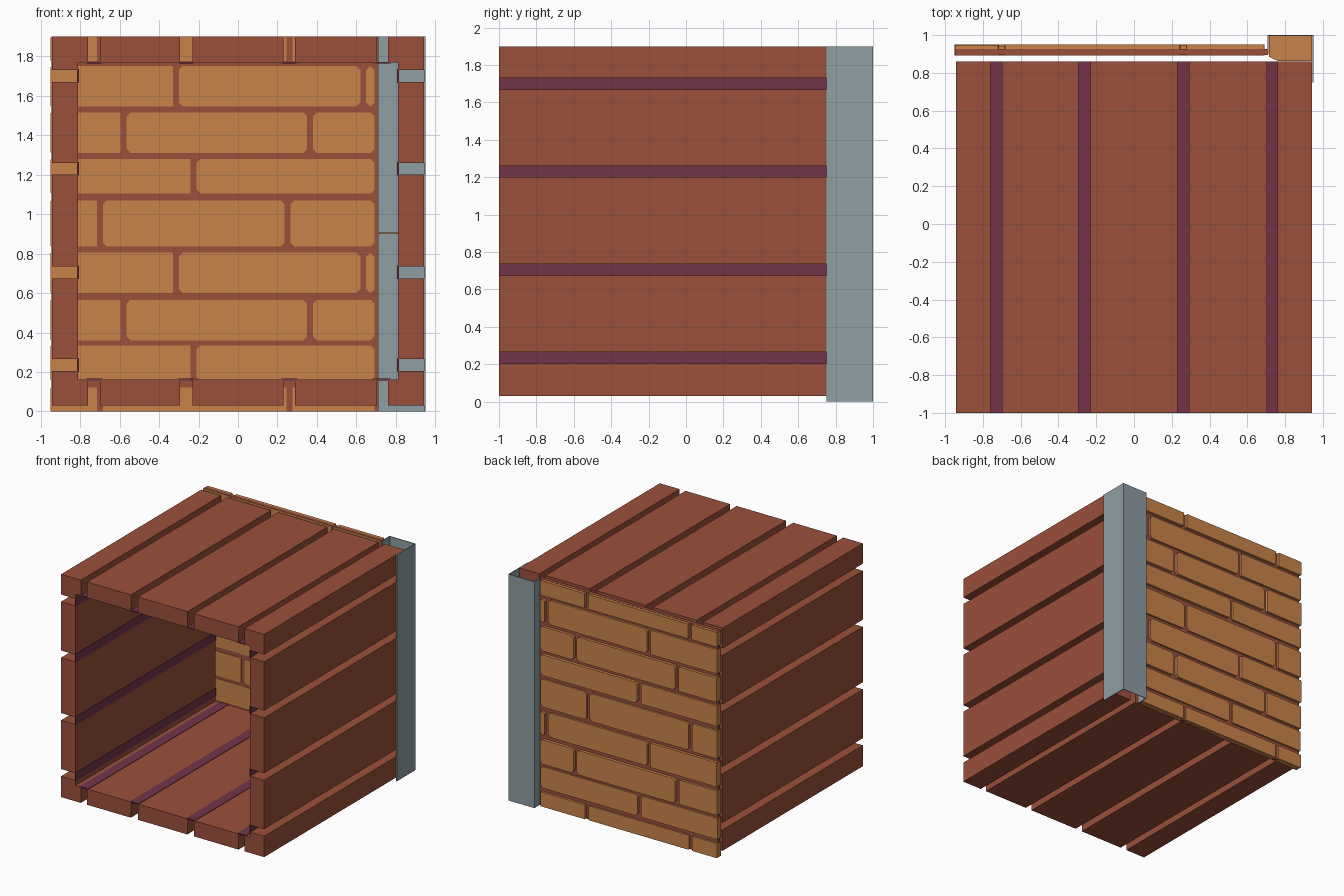
import bpy, bmesh, random

if "Cube" in bpy.data.objects:
    bpy.data.objects.remove(bpy.data.objects["Cube"])
random.seed(4)

def mat(name, c):
    m = bpy.data.materials.new(name)
    m.diffuse_color = (*c, 1)
    m.use_nodes = True
    m.node_tree.nodes["Principled BSDF"].inputs["Base Color"].default_value = m.diffuse_color
    return m

RED = mat("red_brown_wood", (0.328, 0.080, 0.044))
ORANGE = mat("orange_brick", (0.584, 0.231, 0.067))
GREY = mat("grey_metal", (0.275, 0.342, 0.366))
PURPLE = mat("dark_purple", (0.165, 0.034, 0.065))

def prism(name, pts, a, b, axis, material):
    """Extrude a 2D profile from a to b; axis 'y' uses (x, z) points, 'z' uses (x, y)."""
    bm = bmesh.new()
    put = (lambda p, t: (p[0], t, p[1])) if axis == 'y' else (lambda p, t: (p[0], p[1], t))
    lo = [bm.verts.new(put(p, a)) for p in pts]
    hi = [bm.verts.new(put(p, b)) for p in pts]
    bm.faces.new(lo)
    bm.faces.new(hi)
    for i in range(len(pts)):
        j = (i + 1) % len(pts)
        bm.faces.new((lo[i], lo[j], hi[j], hi[i]))
    bmesh.ops.recalc_face_normals(bm, faces=bm.faces)
    me = bpy.data.meshes.new(name)
    bm.to_mesh(me)
    bm.free()
    me.materials.append(material)
    ob = bpy.data.objects.new(name, me)
    bpy.context.collection.objects.link(ob)
    return ob

def box(name, x, y, z, material):
    return prism(name, [(x[0], z[0]), (x[1], z[0]), (x[1], z[1]), (x[0], z[1])],
                 y[0], y[1], 'y', material)

Y = (-1.0, 0.86)      # length of the planks
W = 0.943             # half width of the plank tunnel
BOT, TOP = 0.03, 1.9

# Roof and floor planks
for label, z in (("roof", (1.768, TOP)), ("floor", (BOT, 0.162))):
    for x in ((-0.70, -0.295), (-0.23, 0.23), (0.29, 0.705)):
        box(label + "_plank", x, Y, z, RED)

# Side planks, L-shaped corner planks and the purple strips behind the gaps
for s in (-1, 1):
    for z in ((0.265, 0.675), (0.735, 1.20), (1.26, 1.67)):
        box("side_plank", sorted((s * 0.81, s * W)), Y, z, RED)
    for z_out, z_mid, z_in in ((BOT, 0.162, 0.205), (TOP, 1.768, 1.73)):
        prism("corner_plank", [(s * W, z_out), (s * 0.76, z_out), (s * 0.76, z_mid),
                               (s * 0.81, z_mid), (s * 0.81, z_in), (s * W, z_in)],
              *Y, 'y', RED)
    for z in (0.235, 0.705, 1.23, 1.70):
        box("side_gap_strip", sorted((s * 0.807, s * 0.815)), Y, (z - 0.035, z + 0.035), PURPLE)
for x in (-0.73, -0.2625, 0.26, 0.7325):
    box("roof_gap_strip", (x - 0.04, x + 0.04), Y, (1.764, 1.772), PURPLE)
    box("floor_gap_strip", (x - 0.04, x + 0.04), Y, (0.158, 0.166), PURPLE)

# Back wall: mortar slab with bricks showing on both sides
box("mortar_wall", (-0.945, 0.71), (0.896, 0.926), (0.0, 1.9), RED)
courses = [((0.0, 0.122), (-0.70, 0.26)), ((0.155, 0.335), (-0.225,)),
           ((0.36, 0.565), (-0.58, 0.365)), ((0.60, 0.805), (-0.315, 0.635)),
           ((0.835, 1.07), (-0.70, 0.25)), ((1.105, 1.28), (-0.225,)),
           ((1.31, 1.515), (-0.58, 0.365)), ((1.545, 1.75), (-0.315, 0.635)),
           ((1.775, 1.898), (-0.70, 0.26))]
for z, joints in courses:
    edges = [-0.965, *joints, 0.707]
    for a, b in zip(edges, edges[1:]):
        back = random.uniform(0.94, 0.952)
        c = 0.02                                   # clipped brick corners
        x0, x1, z0, z1 = a + 0.015, b - 0.015, z[0], z[1]
        if z0 == 0.0 or z1 > 1.89 or x0 < -0.94:
            c = 0.004
        prism("brick", [(x0 + c, z0), (x1 - c, z0), (x1, z0 + c), (x1, z1 - c),
                        (x1 - c, z1), (x0 + c, z1), (x0, z1 - c), (x0, z0 + c)],
              0.892, back, 'y', ORANGE)

# Hollow metal corner post: side plate, back plate and return flange
prism("corner_post", [(0.95, 0.75), (0.95, 1.0), (0.708, 1.0), (0.708, 0.90),
                      (0.713, 0.90), (0.713, 0.995), (0.944, 0.995), (0.944, 0.75)],
      0.0, 1.9, 'z', GREY)

# Orange filler plate inside the post
prism("post_filler", [(0.714, 0.994), (0.943, 0.994), (0.943, 0.862), (0.765, 0.862),
                      (0.714, 0.885)], 0.90, 0.908, 'z', ORANGE)
